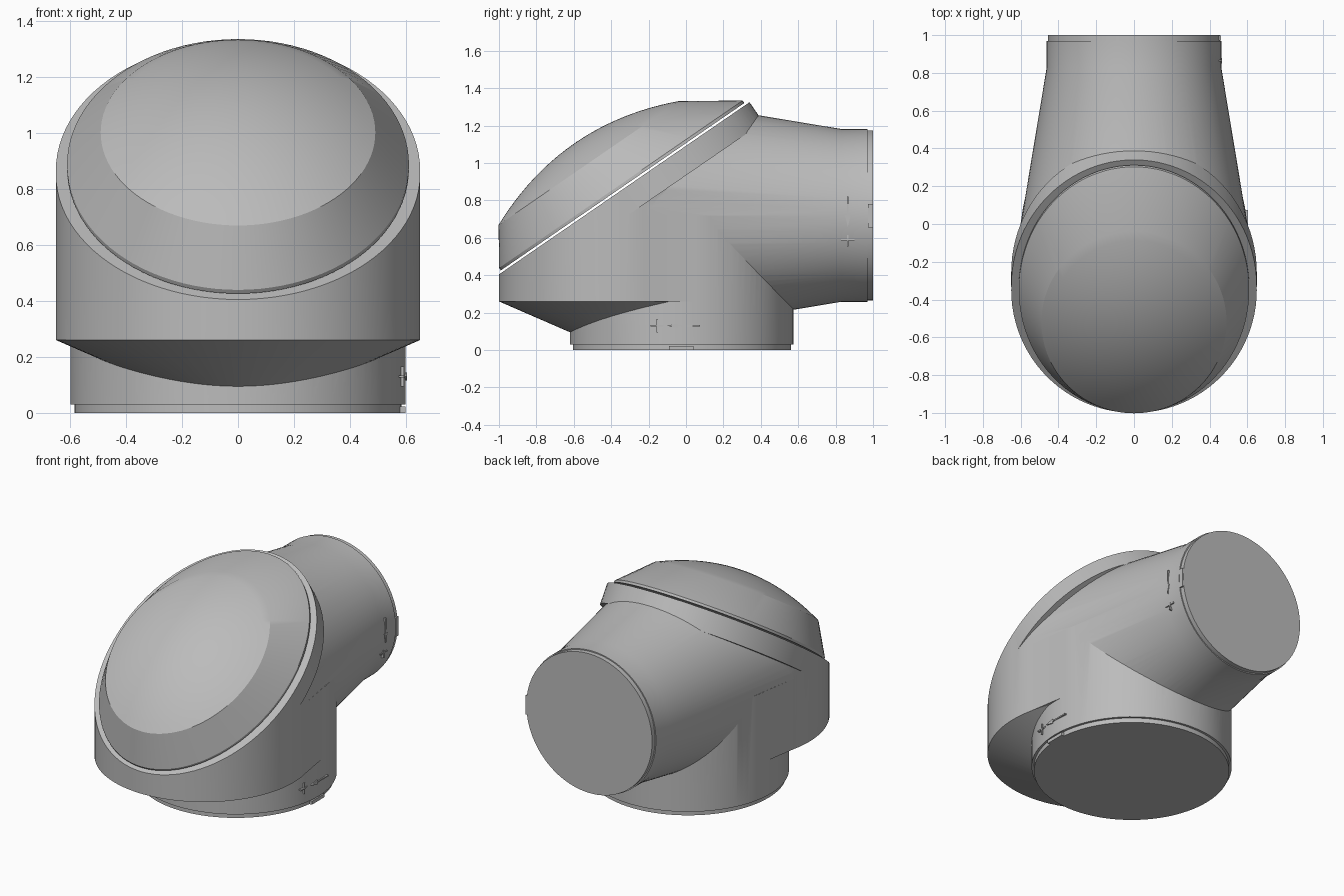
import bpy
import bmesh
from math import sin, cos, pi, radians
from mathutils import Matrix, Vector

if "Cube" in bpy.data.objects:
    bpy.data.objects.remove(bpy.data.objects["Cube"])

SEG = 96
ANG = [2 * pi * i / SEG for i in range(SEG)]

grey = bpy.data.materials.new("plain grey")
grey.diffuse_color = (0.5, 0.5, 0.5, 1)
grey.use_nodes = True
grey.node_tree.nodes["Principled BSDF"].inputs["Base Color"].default_value = grey.diffuse_color


def make(name, bm, matrix=Matrix()):
    bmesh.ops.recalc_face_normals(bm, faces=bm.faces[:])
    bm.transform(matrix)
    me = bpy.data.meshes.new(name)
    bm.to_mesh(me)
    bm.free()
    me.materials.append(grey)
    ob = bpy.data.objects.new(name, me)
    bpy.context.collection.objects.link(ob)
    return ob


def loft(name, loops, matrix=Matrix()):
    """Skin closed loops of equal point count and cap both ends."""
    bm = bmesh.new()
    rows = [[bm.verts.new(p) for p in loop] for loop in loops]
    n = len(rows[0])
    for a, b in zip(rows, rows[1:]):
        for i in range(n):
            j = (i + 1) % n
            bm.faces.new((a[i], a[j], b[j], b[i]))
    bm.faces.new(rows[0])
    bm.faces.new(rows[-1])
    return make(name, bm, matrix)


def oval(rx, ry, cy, z):
    return [(rx * cos(a), cy + ry * sin(a), z) for a in ANG]


def lathe(name, profile, matrix=Matrix()):
    return loft(name, [oval(r, r, 0, z) for r, z in profile], matrix)


def activate(ob):
    bpy.ops.object.select_all(action='DESELECT')
    ob.select_set(True)
    bpy.context.view_layer.objects.active = ob


def combine(target, other, operation):
    activate(target)
    mod = target.modifiers.new("join", 'BOOLEAN')
    mod.operation, mod.solver, mod.object = operation, 'EXACT', other
    bpy.ops.object.modifier_apply(modifier=mod.name)
    bpy.data.objects.remove(other, do_unlink=True)


def smooth(ob, angle=20):
    activate(ob)
    bpy.ops.object.shade_smooth_by_angle(angle=radians(angle))


# Frames: sloped lid seat, horizontal outlet, front bulge, bottom socket
LID = Matrix.Translation((0, -0.33, 0.865)) @ Matrix.Rotation(radians(34.5), 4, 'X')
OUTLET = Matrix.Translation((0, 0, 0.72)) @ Matrix.Rotation(radians(-90), 4, 'X')
FRONT = Matrix.Translation((0, -0.35, 0))
SOCKET = Matrix.Translation((0, -0.022, 0))

# Bulged front with conical underside
body = lathe("body", [(0.27, 0.095), (0.65, 0.26), (0.65, 1.7)], FRONT)


# Straight side walls joining the front bulge to the socket
def wall_point(a, z):
    d = Vector((cos(a), sin(a)))
    cy, r = max(((-0.35, 0.649), (-0.022, 0.597)), key=lambda c: c[0] * d.y + c[1])
    return (r * d.x, cy + r * d.y, z)


walls = loft("walls", [[wall_point(a, z) for a in ANG] for z in (0.26, 0.72)])

# Bottom socket, tapered outlet and raised seat under the lid
socket = lathe("socket", [(0.583, 0), (0.583, 0.03), (0.598, 0.03), (0.598, 0.719)], SOCKET)
outlet = lathe("outlet", [(0.641, -0.25), (0.462, 0.83), (0.462, 0.97),
                          (0.455, 0.97), (0.455, 1.0)], OUTLET)
seat = loft("seat", [oval(0.65, 0.8125, 0, z) for z in (-0.13, 0.1)], LID)
for part in (walls, socket, outlet, seat):
    combine(body, part, 'UNION')

# Slice everything above the lid plane
cutter = loft("cutter", [oval(3, 3, 0, z) for z in (0, 3)], LID)
combine(body, cutter, 'DIFFERENCE')
smooth(body)

# Lid: edge band, sloping shoulder and shallow dome
rings = [oval(0.61, 0.79, -0.003, 0.012), oval(0.61, 0.79, -0.003, 0.028)]
for k in range(13):
    s = 1 - 0.98 * k / 12
    rings.append(oval(0.49 * s, 0.585 * s, -0.08, 0.219 + 0.13 * (1 - s * s)))
smooth(loft("lid", rings, LID))


# Small raised details on the right side, outlines given as (y, z)
def plate(name, outline, x0, x1):
    return loft(name, [[(x, y, z) for y, z in outline] for x in (x0, x1)])


def rect(y0, y1, z0, z1):
    return [(y0, z0), (y1, z0), (y1, z1), (y0, z1)]


T = 0.004
plate("socket_plus_bar", rect(-0.19, -0.12, 0.13 - T, 0.13 + T), 0.56, 0.592)
plate("socket_plus_post", rect(-0.155 - T, -0.155 + T, 0.095, 0.165), 0.56, 0.592)
plate("socket_arrow_head", [(-0.1, 0.13), (-0.04, 0.115), (-0.04, 0.145)], 0.57, 0.603)
plate("socket_arrow_stem", rect(-0.04, 0.075, 0.13 - T, 0.13 + T), 0.57, 0.603)
plate("outlet_plus_bar", rect(0.83, 0.9, 0.59 - T, 0.59 + T), 0.42, 0.45)
plate("outlet_plus_post", rect(0.865 - T, 0.865 + T, 0.555, 0.625), 0.42, 0.45)
plate("outlet_arrow_head", [(0.865, 0.66), (0.85, 0.72), (0.88, 0.72)], 0.43, 0.466)
plate("outlet_arrow_stem", rect(0.865 - T, 0.865 + T, 0.72, 0.82), 0.43, 0.466)
plate("socket_tab", rect(-0.09, 0.04, 0.0, 0.022), 0.55, 0.597)
plate("outlet_tab", rect(0.972, 0.999, 0.655, 0.78), 0.42, 0.461)
